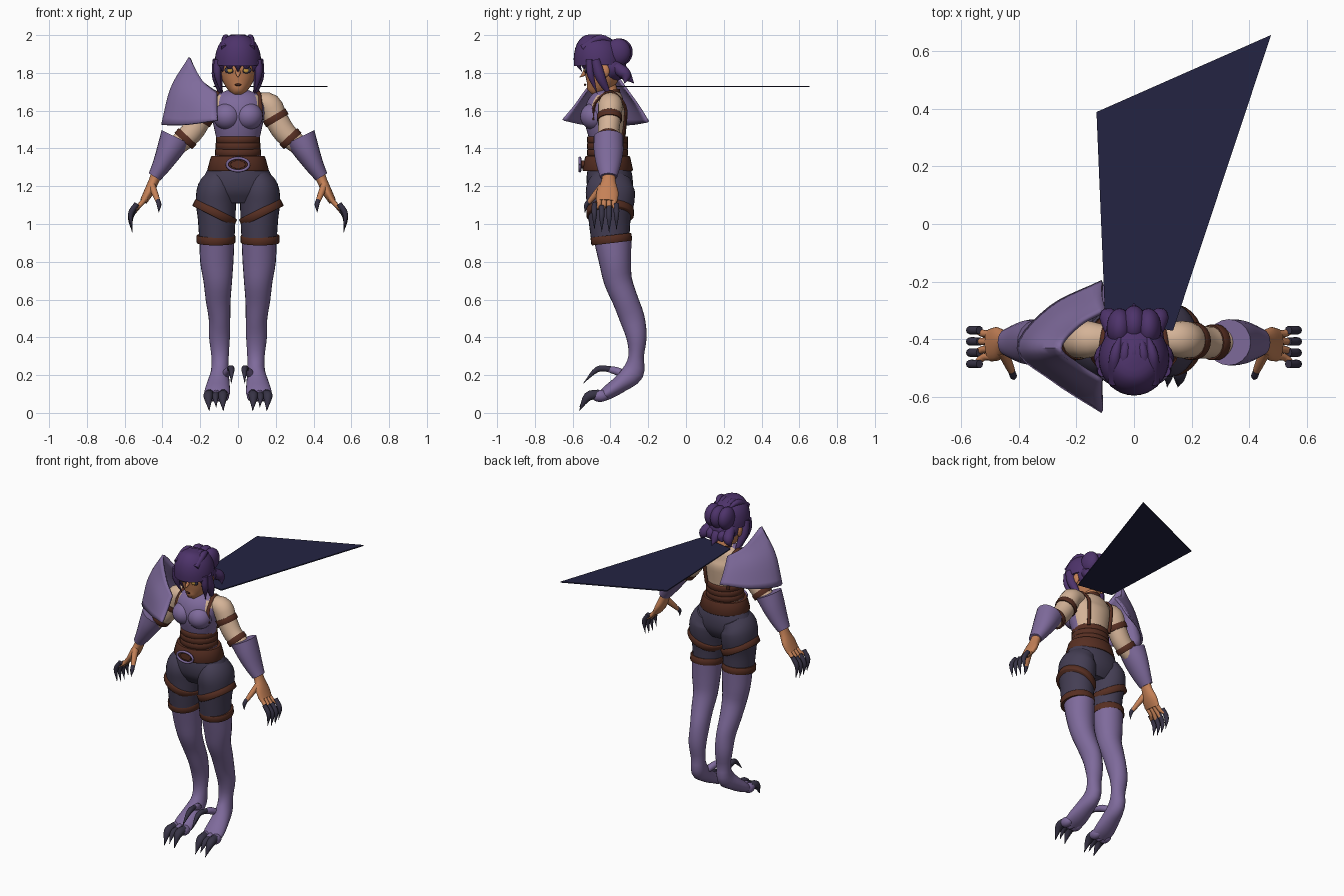
import bpy, bmesh, math
from mathutils import Vector

cube = bpy.data.objects.get("Cube")
if cube:
    bpy.data.objects.remove(cube, do_unlink=True)


def material(name, *rgb):
    m = bpy.data.materials.new(name)
    m.use_nodes = True
    m.diffuse_color = (*rgb, 1)
    m.node_tree.nodes["Principled BSDF"].inputs["Base Color"].default_value = (*rgb, 1)
    return m


LILAC = material("lilac_cloth", .21, .145, .33)
HAIR = material("violet_hair", .075, .033, .145)
PANTS = material("slate_cloth", .058, .048, .088)
BROWN = material("brown_leather", .095, .028, .016)
SKIN = material("tan_skin", .56, .22, .095)
PALE = material("pale_sleeve", .66, .45, .31)
NAVY = material("navy_cloth", .017, .017, .055)
CLAW = material("dark_claw", .038, .033, .06)
GOLD = material("gold_iris", .6, .33, .05)
X, Y = Vector((1, 0, 0)), Vector((0, 1, 0))


def finish(name, bm, *mats, angle=50):
    bmesh.ops.recalc_face_normals(bm, faces=bm.faces)
    mesh = bpy.data.meshes.new(name)
    bm.to_mesh(mesh)
    bm.free()
    ob = bpy.data.objects.new(name, mesh)
    bpy.context.collection.objects.link(ob)
    for m in mats:
        mesh.materials.append(m)
    bpy.ops.object.select_all(action='DESELECT')
    ob.select_set(True)
    bpy.context.view_layer.objects.active = ob
    bpy.ops.object.shade_smooth_by_angle(angle=math.radians(angle))
    return ob


def smooth_path(pts, steps):
    """Catmull-Rom resampling of tuples of any length."""
    pts = [Vector(p) for p in pts]
    ext = [2 * pts[0] - pts[1]] + pts + [2 * pts[-1] - pts[-2]]
    out = []
    for a, b, c, d in zip(ext, ext[1:], ext[2:], ext[3:]):
        for i in range(steps):
            t = i / steps
            out.append(b + (c - a) * (t / 2) + (2 * a - 5 * b + 4 * c - d) * (t * t / 2)
                       + (3 * b - a - 3 * c + d) * (t ** 3 / 2))
    return out + [pts[-1]]


def tube(name, pts, mat, ref=X, n=20, steps=3, side=1):
    """Elliptical tube through (x, y, z, radius along ref, other radius)."""
    path = smooth_path([(p[0] * side, *p[1:]) for p in pts], steps)
    pos = [Vector(p[:3]) for p in path]
    bm = bmesh.new()
    rings = []
    for i, p in enumerate(path):
        t = (pos[min(i + 1, len(pos) - 1)] - pos[max(i - 1, 0)]).normalized()
        u = (ref - t * t.dot(ref)).normalized()
        v = t.cross(u)
        rings.append([bm.verts.new(pos[i] + u * max(p[3], .001) * math.cos(k * math.tau / n)
                                   + v * max(p[4], .001) * math.sin(k * math.tau / n))
                      for k in range(n)])
    for r, q in zip(rings, rings[1:]):
        for k in range(n):
            bm.faces.new((r[k - 1], r[k], q[k], q[k - 1]))
    bm.faces.new(rings[0])
    bm.faces.new(rings[-1])
    return finish(name, bm, mat)


def spike(name, a, b, c, r, mat, side=1, flat=1.0):
    """Curved pointed claw or hair lock."""
    return tube(name, [(*a, r * .8, r * .8 * flat), (*b, r * .8, r * .8 * flat), (*c, 0, 0)],
                mat, n=10, steps=4, side=side)


def ball(name, centre, radii, mat):
    bm = bmesh.new()
    bmesh.ops.create_uvsphere(bm, u_segments=24, v_segments=14, radius=1)
    for v in bm.verts:
        v.co = Vector(c + q * r for c, q, r in zip(centre, v.co, radii))
    return finish(name, bm, mat)


def band(name, centre, axis, height, a, b, mat=BROWN, ref=X, side=1, flare=1.0):
    """Leather strap around a limb."""
    c, d = Vector(centre), Vector(axis).normalized() * height / 2
    pts = [(*(c + d * k), a * f, b * f) for k, f in
           ((-1, .97 * flare), (-.8, flare), (.8, 1), (1, .97))]
    return tube(name, pts, mat, ref=ref, n=28, steps=1, side=side)


# Torso: lilac front, bare back
torso = tube("torso", [(0, -.415, 1.34, .125, .1), (0, -.415, 1.44, .115, .095),
                       (0, -.42, 1.5, .125, .105), (0, -.425, 1.57, .14, .115),
                       (0, -.42, 1.63, .142, .105), (0, -.405, 1.68, .115, .075),
                       (0, -.4, 1.705, .06, .05)], LILAC, n=32)
torso.data.materials.append(PALE)
for f in torso.data.polygons:
    f.material_index = int(f.center.y > -.4 or (abs(f.center.x) > .1 and f.center.z > 1.63))

# Corset, belt and buckle
for i in range(3):
    band(f"corset_strap_{i + 1}", (0, -.415, 1.378 + i * .034), (0, 0, 1), .036,
         .122 - i * .003, .108)
band("belt", (0, -.415, 1.32), (0, 0, 1), .08, .145, .12, flare=1.12)
ring = [(.058 * math.cos(t * math.tau / 24), -.562, 1.315 + .034 * math.sin(t * math.tau / 24),
         .008, .008) for t in range(25)]
tube("buckle", ring, LILAC, ref=Y, n=8, steps=1)
band("buckle_plate", (0, -.545, 1.315), (0, 1, 0), .025, .04, .022)

# Pelvis, neck and head
tube("pelvis", [(0, -.41, 1.31, .15, .11), (0, -.405, 1.24, .183, .122),
                (0, -.4, 1.17, .195, .115), (0, -.4, 1.11, .15, .08)], PANTS, n=28)
tube("neck", [(0, -.4, 1.66, .056, .05), (0, -.41, 1.71, .046, .046),
              (0, -.43, 1.77, .05, .05)], SKIN)
band("collar", (0, -.403, 1.695), (0, -.15, 1), .026, .058, .055)
tube("head", [(0, -.505, 1.695, .022, .025), (0, -.475, 1.73, .062, .065),
              (0, -.45, 1.78, .09, .092), (0, -.44, 1.84, .1, .1),
              (0, -.44, 1.92, .09, .095)], SKIN, n=28)
spike("nose", (0, -.53, 1.815), (0, -.54, 1.795), (0, -.565, 1.775), .015, SKIN)
ball("mouth", (0, -.534, 1.737), (.018, .006, .006), BROWN)

# Hair
tube("hair_cap", [(0, -.465, 1.84, .122, .128), (0, -.465, 1.89, .12, .128),
                  (0, -.455, 1.94, .105, .118), (0, -.445, 1.98, .07, .085),
                  (0, -.44, 2, .01, .015)], HAIR, n=32)
ball("hair_back", (0, -.4, 1.825), (.105, .085, .075), HAIR)
for i in (-1, 0, 1):
    ball(f"bun_lobe_{i + 2}", (i * .05, -.35 - abs(i) * .01, 1.91), (.045, .068, .072), HAIR)
for i in range(-2, 3):
    spike(f"nape_lock_{i + 3}", (i * .035, -.37, 1.83), (i * .045, -.32, 1.79),
          (i * .055, -.275 - abs(i) * .025, 1.745 + abs(i) % 2 * .03), .04, HAIR)
    spike(f"fringe_lock_{i + 3}", (i * .043, -.565 + abs(i) * .023, 1.87),
          (i * .045, -.57 + abs(i) * .025, 1.845),
          (i * .04, -.55 + abs(i) * .025, 1.805), .027, HAIR, flat=.6)
    spike(f"crown_strand_{i + 3}", (i * .035, -.55, 1.93), (i * .032, -.45, 1.985),
          (i * .02, -.37, 1.95), .024, HAIR)

# Everything that comes in pairs
for s, label in ((1, "left_"), (-1, "right_")):
    # Face and side hair
    ball(label + "eye", (s * .045, -.529, 1.815), (.027, .009, .018), CLAW)
    ball(label + "iris", (s * .043, -.535, 1.814), (.014, .007, .013), GOLD)
    ball(label + "ear", (s * .1, -.43, 1.81), (.014, .025, .035), SKIN)
    spike(label + "side_lock", (.108, -.48, 1.87), (.108, -.45, 1.77), (.08, -.385, 1.65),
          .034, HAIR, s)
    spike(label + "cheek_lock", (.108, -.51, 1.87), (.108, -.505, 1.79), (.088, -.47, 1.69),
          .024, HAIR, s)
    ball(label + "chest", (s * .057, -.485, 1.57), (.075, .075, .072), LILAC)
    tube(label + "shoulder_strap", [(.12, -.49, 1.55, .013, .008), (.115, -.48, 1.64, .013, .008),
                                    (.105, -.4, 1.7, .013, .008), (.09, -.325, 1.63, .013, .008),
                                    (.085, -.322, 1.54, .013, .008),
                                    (.08, -.335, 1.45, .013, .008)], BROWN, n=8, side=s)

    # Arm
    tube(label + "upper_arm", [(.1, -.4, 1.65, .05, .045), (.165, -.4, 1.63, .065, .064),
                               (.2, -.405, 1.56, .06, .062), (.25, -.41, 1.48, .056, .06),
                               (.33, -.41, 1.41, .05, .05)], PALE, ref=Y, side=s)
    band(label + "arm_band", (.2, -.405, 1.562), (.5, 0, -.85), .035, .066, .069, ref=Y, side=s)
    band(label + "elbow_band", (.278, -.41, 1.452), (.65, 0, -.7), .035, .062, .064, ref=Y, side=s)
    tube(label + "bracer", [(.328, -.41, 1.46, .08, .085), (.365, -.41, 1.385, .078, .068),
                            (.405, -.41, 1.31, .064, .05), (.442, -.41, 1.25, .046, .036)],
         LILAC, ref=Y, side=s)
    tube(label + "hand", [(.425, -.41, 1.28, .035, .03), (.447, -.41, 1.225, .038, .027),
                          (.472, -.415, 1.17, .058, .026), (.5, -.42, 1.12, .056, .02)],
         SKIN, ref=Y, side=s)
    for i in range(4):
        y, drop = -.38 - i * .027, abs(i - 1.4) * .014
        tip = y - (i - 1) * .012
        tube(f"{label}finger_{i + 1}", [(.485, y, 1.14, .014, .014), (.52, y, 1.1, .013, .013),
                                        (.548, tip, 1.06 + drop, .012, .012)],
             SKIN, ref=Y, n=10, side=s)
        spike(f"{label}finger_claw_{i + 1}", (.535, tip, 1.085 + drop),
              (.568, tip, 1.03 + drop), (.56, tip, .95 + drop), .018, CLAW, s)
    tube(label + "thumb", [(.455, -.44, 1.2, .022, .02), (.435, -.485, 1.15, .017, .016),
                           (.422, -.515, 1.115, .012, .012)], SKIN, ref=Y, n=10, side=s)
    spike(label + "thumb_claw", (.424, -.51, 1.125), (.418, -.528, 1.1), (.42, -.535, 1.06),
          .015, CLAW, s)

    # Thigh, straps and leg
    tube(label + "thigh", [(.09, -.39, 1.25, .07, .1), (.113, -.4, 1.19, .1, .128),
                           (.117, -.4, 1.12, .106, .127), (.113, -.405, 1.03, .1, .112),
                           (.112, -.4, .9, .092, .1)], PANTS, n=28, side=s)
    band(label + "thigh_strap", (.123, -.402, 1.06), (-.5, 0, 1), .042, .123, .126, side=s)
    band(label + "knee_strap", (.117, -.395, .92), (0, -.12, 1), .042, .103, .109, side=s)
    tube(label + "leg", [(.112, -.388, .92, .093, .1), (.112, -.375, .8, .088, .085),
                         (.107, -.36, .7, .076, .075), (.105, -.322, .6, .066, .068),
                         (.098, -.285, .5, .057, .066), (.098, -.262, .4, .055, .054),
                         (.095, -.264, .3, .046, .041), (.096, -.28, .215, .048, .058),
                         (.104, -.345, .155, .06, .046), (.11, -.41, .11, .068, .038),
                         (.112, -.455, .08, .06, .025)], LILAC, n=24, side=s)

    # Toes and claws
    for i, x in enumerate((.078, .115, .152)):
        r = .022 if i == 1 else .031
        ball(f"{label}toe_{i + 1}", (s * x, -.455, .09), (r, .045, .032), LILAC)
        spike(f"{label}toe_claw_{i + 1}", (x, -.46, .1), (x * 1.04, -.52, .085),
              (x, -.565, .01 + (i == 1) * .02), r, CLAW, s)
    spike(label + "dew_toe", (.07, -.32, .2), (.046, -.38, .225), (.036, -.47, .235),
          .026, LILAC, s)
    spike(label + "dew_claw", (.044, -.4, .232), (.034, -.47, .23), (.036, -.545, .155),
          .02, CLAW, s)

# Draped shoulder guard on the right
rows = [[(-.11, -.54, 1.69), (-.19, -.49, 1.76), (-.255, -.43, 1.88),
         (-.19, -.35, 1.76), (-.1, -.3, 1.69)],
        [(-.11, -.59, 1.62), (-.25, -.52, 1.67), (-.35, -.43, 1.72),
         (-.25, -.32, 1.67), (-.11, -.25, 1.62)],
        [(-.11, -.65, 1.55), (-.28, -.54, 1.525), (-.4, -.43, 1.525),
         (-.29, -.29, 1.525), (-.11, -.2, 1.54)]]
columns = zip(*[smooth_path(r, 5) for r in rows])
bm = bmesh.new()
grid = [[bm.verts.new(p) for p in smooth_path(c, 5)] for c in columns]
for p, q in zip(grid, grid[1:]):
    for k in range(len(p) - 1):
        bm.faces.new((p[k], p[k + 1], q[k + 1], q[k]))
guard = finish("shoulder_guard", bm, LILAC)
solid = guard.modifiers.new("thickness", 'SOLIDIFY')
solid.thickness, solid.offset = .014, 0

# Stiff flat cape
bm = bmesh.new()
sheet = bm.faces.new([bm.verts.new((x, y, 1.724)) for x, y in
                      ((-.1, -.33), (.135, -.37), (.475, .655), (-.13, .388))])
top = bmesh.ops.extrude_face_region(bm, geom=[sheet])["geom"]
bmesh.ops.translate(bm, vec=(0, 0, .007), verts=[v for v in top if isinstance(v, bmesh.types.BMVert)])
finish("cape", bm, NAVY, angle=30)
